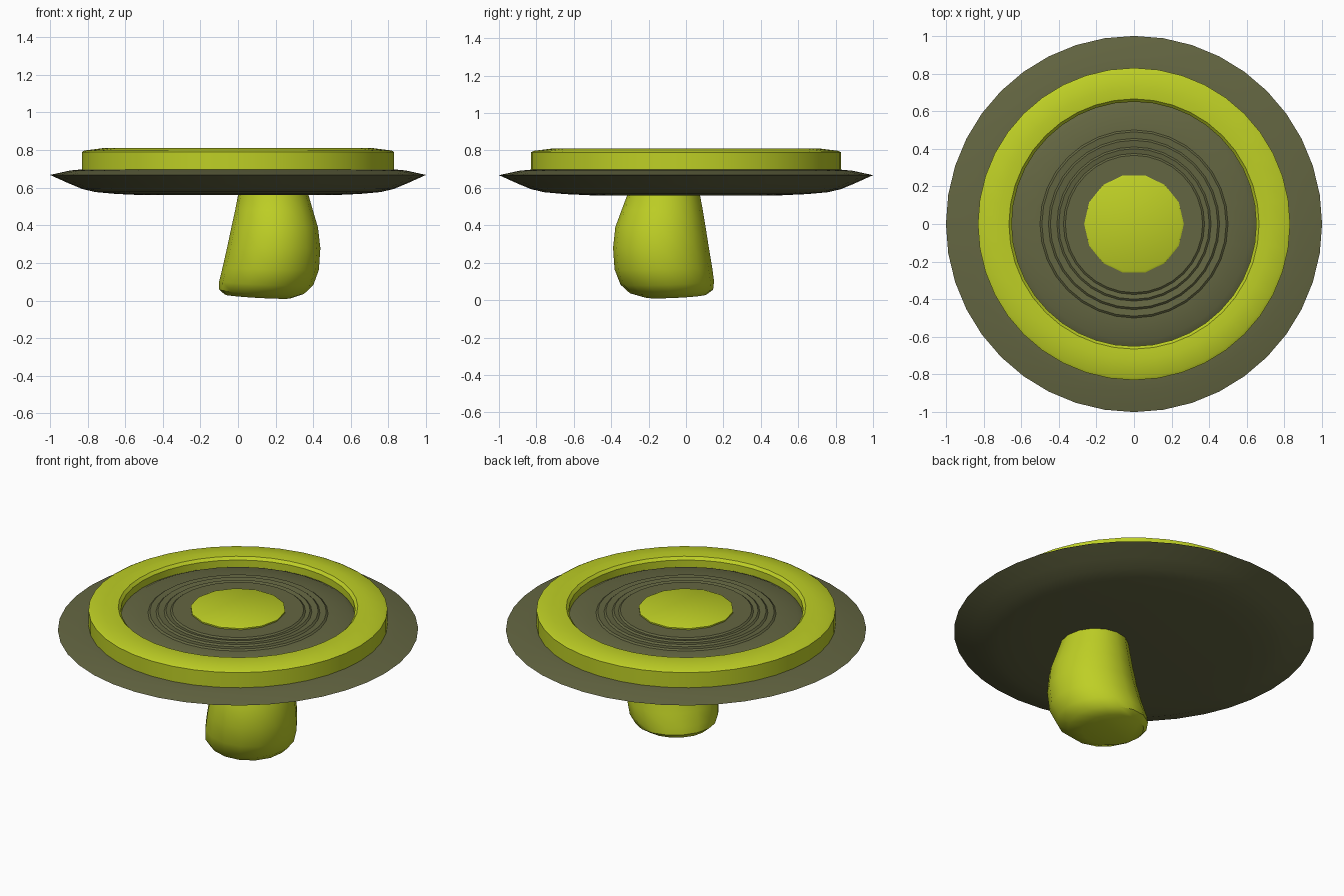
import bpy, bmesh, math

if "Cube" in bpy.data.objects:
    bpy.data.objects.remove(bpy.data.objects["Cube"])


def material(name, rgb):
    m = bpy.data.materials.new(name)
    m.diffuse_color = (*rgb, 1)
    m.use_nodes = True
    m.node_tree.nodes["Principled BSDF"].inputs["Base Color"].default_value = m.diffuse_color
    return m


LIME = material("lime", (0.515, 0.624, 0.0185))
OLIVE = material("dark olive", (0.127, 0.133, 0.054))


def loft(name, rings, n, mat, closed=False, tilt=None, angle=35):
    """Bridge elliptical rings (x0, x1, y0, y1, z); cap the ends unless closed."""
    bm = bmesh.new()
    loops = []
    for x0, x1, y0, y1, z in rings:
        loop = []
        for i in range(n):
            a = 2 * math.pi * i / n
            x = (x0 + x1) / 2 + (x1 - x0) / 2 * math.cos(a)
            y = (y0 + y1) / 2 + (y1 - y0) / 2 * math.sin(a)
            loop.append(bm.verts.new((x, y, tilt(x, y, z) if tilt else z)))
        loops.append(loop)
    pairs = list(zip(loops, loops[1:]))
    if closed:
        pairs.append((loops[-1], loops[0]))
    else:
        bm.faces.new(loops[0])
        bm.faces.new(loops[-1])
    for a, b in pairs:
        for i in range(n):
            j = (i + 1) % n
            bm.faces.new((a[i], a[j], b[j], b[i]))
    bmesh.ops.recalc_face_normals(bm, faces=bm.faces)
    me = bpy.data.meshes.new(name)
    bm.to_mesh(me)
    bm.free()
    me.materials.append(mat)
    ob = bpy.data.objects.new(name, me)
    bpy.context.collection.objects.link(ob)
    bpy.ops.object.select_all(action='DESELECT')
    ob.select_set(True)
    bpy.context.view_layer.objects.active = ob
    bpy.ops.object.shade_smooth_by_angle(angle=math.radians(angle))
    return ob


def lathe(name, profile, n, mat, **kw):
    return loft(name, [(-r, r, -r, r, z) for r, z in profile], n, mat, **kw)


# Wide saucer-shaped cap with a sharp outer rim
lathe("cap_disc", [(0.5, 0.56), (0.65, 0.567), (0.76, 0.577), (0.83, 0.594),
                   (0.9, 0.623), (1.0, 0.668), (0.89, 0.692), (0.8, 0.70)],
      40, OLIVE)

# Raised ring on the cap
lathe("raised_ring", [(0.83, 0.68), (0.83, 0.79), (0.815, 0.798), (0.72, 0.81),
                      (0.665, 0.806), (0.65, 0.79), (0.65, 0.68)],
      40, LIME, closed=True)

# Stepped floor inside the ring, with shallow concentric ridges
lathe("ridged_floor", [(0.655, 0.69), (0.655, 0.745), (0.62, 0.762), (0.5, 0.768),
                       (0.49, 0.776), (0.455, 0.773), (0.445, 0.782),
                       (0.41, 0.777), (0.40, 0.785), (0.375, 0.78),
                       (0.365, 0.788), (0.24, 0.788)],
      32, OLIVE, angle=25)

# Flat button in the middle
lathe("centre_button", [(0.265, 0.76), (0.265, 0.796), (0.255, 0.801)], 14, LIME)


# Off-centre bulging stalk whose foot slopes up towards back left
def foot_tilt(x, y, z):
    low = max(0.0, 1 - z / 0.3)
    return max(0.0, z + low * (-0.06 * (x - 0.17) + 0.05 * (y + 0.12)))


loft("stalk", [(0.005, 0.36, -0.305, 0.065, 0.62),
               (0.0, 0.375, -0.315, 0.075, 0.56),
               (-0.015, 0.398, -0.345, 0.09, 0.48),
               (-0.035, 0.425, -0.378, 0.105, 0.39),
               (-0.058, 0.438, -0.39, 0.122, 0.28),
               (-0.082, 0.43, -0.382, 0.14, 0.17),
               (-0.10, 0.40, -0.35, 0.15, 0.09),
               (-0.10, 0.35, -0.30, 0.145, 0.042),
               (-0.07, 0.28, -0.22, 0.11, 0.015)],
     16, LIME, tilt=foot_tilt, angle=40)
